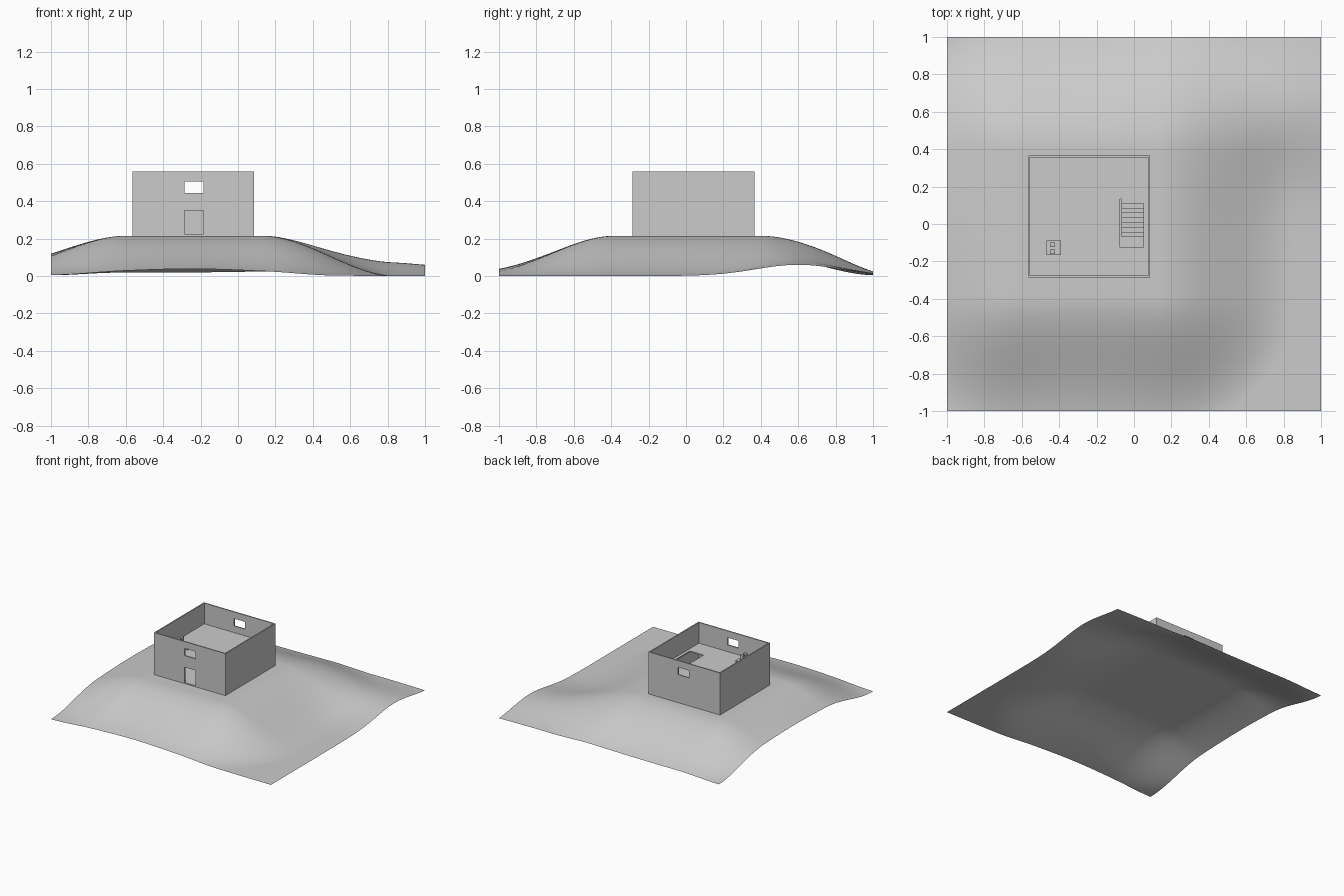
import bpy, bmesh, math

if "Cube" in bpy.data.objects:
    bpy.data.objects.remove(bpy.data.objects["Cube"])

BASE = 0.215          # plateau height
FLOOR = 0.39          # upper floor level
ROOF = 0.56           # top of walls
X0, X1, Y0, Y1 = -0.565, 0.085, -0.285, 0.365
T = 0.01              # wall thickness


def boxes(name, spans):
    """One object from axis-aligned boxes (x0, x1, y0, y1, z0, z1)."""
    bm = bmesh.new()
    for x0, x1, y0, y1, z0, z1 in spans:
        vs = bmesh.ops.create_cube(bm, size=1)["verts"]
        for v in vs:
            v.co.x = x0 + (v.co.x + 0.5) * (x1 - x0)
            v.co.y = y0 + (v.co.y + 0.5) * (y1 - y0)
            v.co.z = z0 + (v.co.z + 0.5) * (z1 - z0)
    me = bpy.data.meshes.new(name)
    bm.to_mesh(me)
    bm.free()
    ob = bpy.data.objects.new(name, me)
    bpy.context.collection.objects.link(ob)
    return ob


def cut(target, span):
    """Subtract a box from the target."""
    cutter = boxes("cutter", [span])
    cutter.hide_render = True
    mod = target.modifiers.new("cut", "BOOLEAN")
    mod.operation = "DIFFERENCE"
    mod.solver = "EXACT"
    mod.object = cutter
    bpy.context.view_layer.objects.active = target
    bpy.ops.object.modifier_apply(modifier=mod.name)
    bpy.data.objects.remove(cutter)


def hill(x, y, cx, cy, sx, sy, h):
    return h * math.exp(-((x - cx) / sx) ** 2 - ((y - cy) / sy) ** 2)


def ground_height(x, y):
    # natural ground, blended into a level plateau under the house
    n = (hill(x, y, 0.65, 0.6, 0.68, 0.32, 0.078)
         + hill(x, y, -1.0, 0.05, 0.5, 0.6, 0.05)
         + hill(x, y, -0.25, -1.0, 0.5, 0.4, 0.028))
    dx = max(-0.6 - x, 0, x - 0.13)
    dy = max(-0.38 - y, 0, y - 0.4)
    u = min(math.hypot(dx, dy) / 0.72, 1)
    s = u * u * (3 - 2 * u)
    return BASE * (1 - s) + n * s


# terrain sheet
bm = bmesh.new()
bmesh.ops.create_grid(bm, x_segments=100, y_segments=100, size=1)
for v in bm.verts:
    v.co.z = ground_height(v.co.x, v.co.y)
low = min(v.co.z for v in bm.verts)
for v in bm.verts:
    v.co.z -= low
for f in bm.faces:
    f.smooth = True
mesh = bpy.data.meshes.new("terrain")
bm.to_mesh(mesh)
bm.free()
bpy.context.collection.objects.link(bpy.data.objects.new("terrain", mesh))

# walls: open shell, doorway in front, windows front and back
walls = boxes("walls", [(X0, X1, Y0, Y1, BASE, ROOF)])
cut(walls, (X0 + T, X1 - T, Y0 + T, Y1 - T, 0.1, 0.7))
cut(walls, (-0.285, -0.185, Y0 - 0.1, Y0 + 0.1, 0.225, 0.35))
cut(walls, (-0.285, -0.185, Y0 - 0.1, Y1 + 0.1, 0.445, 0.505))

# floors
boxes("ground_floor", [(X0 + T, X1 - T, Y0 + T, Y1 - T, BASE, 0.222)])
upper = boxes("upper_floor", [(X0 + T, X1 - T, Y0 + T, Y1 - T, FLOOR - T, FLOOR)])
cut(upper, (-0.075, 0.052, -0.125, 0.135, 0.3, 0.5))

# staircase rising towards the back
STEPS, FOOT, RUN = 8, -0.07, 0.0255
RISE = (FLOOR - 0.222) / STEPS
boxes("stairs", [(-0.068, 0.05, FOOT + i * RUN, FOOT + (i + 1) * RUN,
                  0.222 + max(i - 1, 0) * RISE, 0.222 + (i + 1) * RISE)
                 for i in range(STEPS)])

# small table with two blocks standing on it
TX0, TX1, TY0, TY1, TZ = -0.468, -0.39, -0.165, -0.087, 0.445
L = 0.01
boxes("table_top", [(TX0, TX1, TY0, TY1, TZ - 0.008, TZ)])
boxes("table_legs", [(x, x + L, y, y + L, FLOOR, TZ - 0.008)
                     for x in (TX0, TX1 - L) for y in (TY0, TY1 - L)])
boxes("table_blocks", [(-0.448, -0.422, y, y + 0.024, TZ, 0.492)
                       for y in (-0.16, -0.122)])
